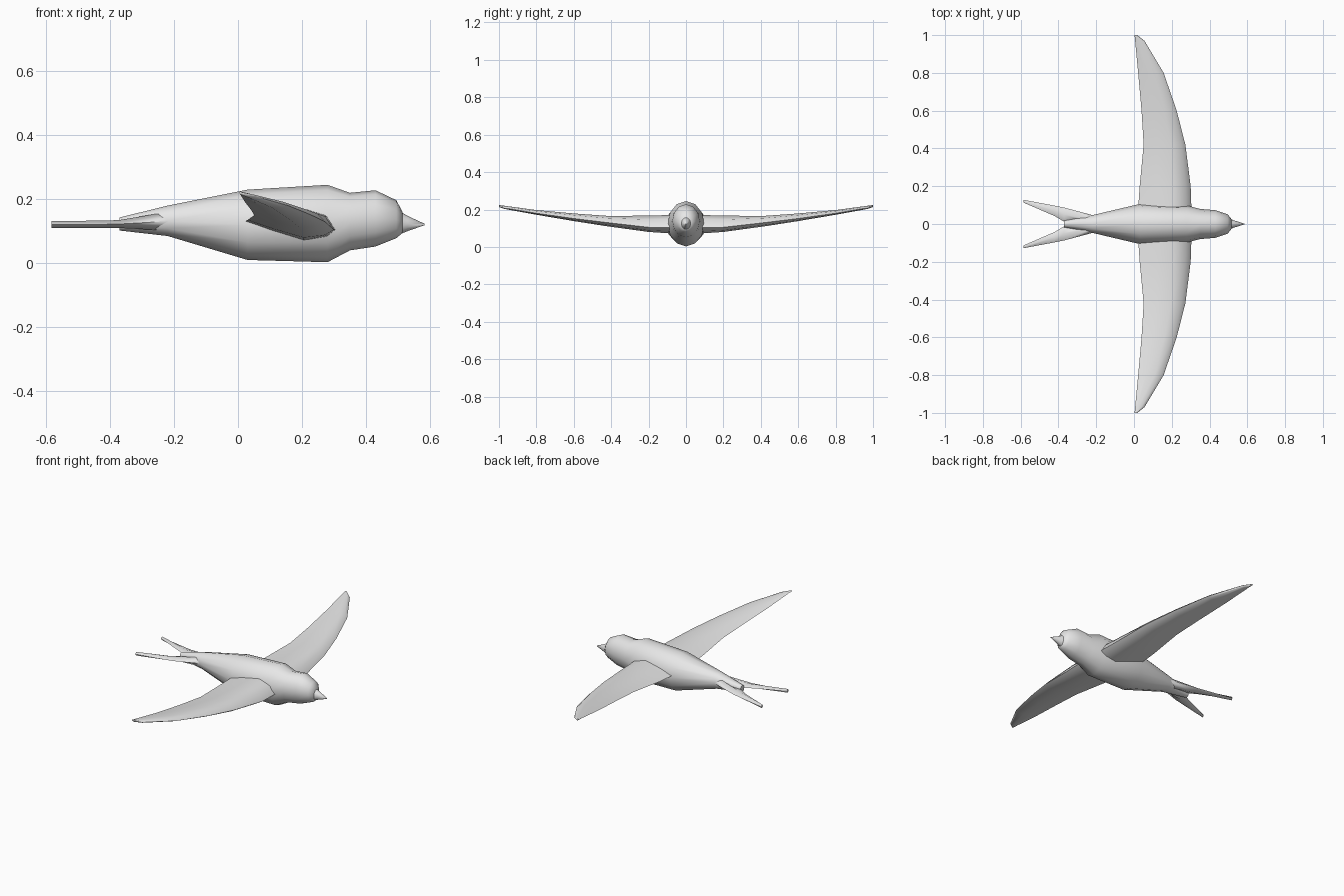
import bpy, bmesh, math

cube = bpy.data.objects.get("Cube")
if cube:
    bpy.data.objects.remove(cube)

grey = bpy.data.materials.new("plain grey")
grey.use_nodes = True
grey.diffuse_color = (0.8, 0.8, 0.8, 1)
grey.node_tree.nodes["Principled BSDF"].inputs["Base Color"].default_value = (0.8, 0.8, 0.8, 1)


def loft(name, rings, mirror=False, sharp=70):
    """Skin a row of equal rings, cap both ends, optionally mirror across y."""
    bm = bmesh.new()
    rows = [[bm.verts.new(p) for p in ring] for ring in rings]
    n = len(rows[0])
    for a, b in zip(rows, rows[1:]):
        for i in range(n):
            j = (i + 1) % n
            bm.faces.new((a[i], a[j], b[j], b[i]))
    bm.faces.new(rows[0])
    bm.faces.new(rows[-1])
    bmesh.ops.recalc_face_normals(bm, faces=bm.faces)
    mesh = bpy.data.meshes.new(name)
    bm.to_mesh(mesh)
    bm.free()
    mesh.materials.append(grey)
    mesh.shade_smooth()
    mesh.set_sharp_from_angle(angle=math.radians(sharp))
    obj = bpy.data.objects.new(name, mesh)
    bpy.context.collection.objects.link(obj)
    if mirror:
        mod = obj.modifiers.new("other side", 'MIRROR')
        mod.use_axis = (False, True, False)
        mod.use_clip = False
        mod.use_mirror_merge = False
    return obj


def oval(x, low, high, half_width, sides=12):
    mid, half = (low + high) / 2, (high - low) / 2
    angles = [math.tau * i / sides for i in range(sides)]
    return [(x, half_width * math.sin(a), mid + half * math.cos(a)) for a in angles]


# Body and head: x, bottom, top, half width
body = [
    (-0.37, 0.102, 0.143, 0.018), (-0.22, 0.085, 0.18, 0.047),
    (0.03, 0.01, 0.23, 0.106), (0.28, 0.003, 0.245, 0.098),
    (0.35, 0.04, 0.22, 0.08), (0.43, 0.052, 0.228, 0.073),
    (0.495, 0.078, 0.197, 0.052), (0.515, 0.095, 0.16, 0.027),
]
loft("body", [oval(*s) for s in body])

# Beak
loft("beak", [oval(0.505, 0.09, 0.163, 0.029),
              oval(0.53, 0.1, 0.148, 0.019),
              oval(0.584, 0.119, 0.123, 0.002)])


# Wings: y, leading x, trailing x, leading z, trailing z, top, bottom
def wing_ring(y, lead, trail, z_lead, z_trail, top, low):
    at = lambda t: trail + (lead - trail) * t
    return [(lead, y, z_lead),
            (at(0.9), y, (z_lead + 2 * top) / 3), (at(0.65), y, top),
            (at(0.3), y, (top + z_trail) / 2 + 0.003),
            (trail, y, z_trail),
            (at(0.3), y, (low + z_trail) / 2), (at(0.65), y, low),
            (at(0.9), y, (z_lead + 2 * low) / 3)]


wing = [
    (0.05, 0.305, 0.02, 0.105, 0.13, 0.172, 0.07),
    (0.2, 0.3, 0.03, 0.105, 0.135, 0.167, 0.08),
    (0.42, 0.272, 0.051, 0.13, 0.15, 0.166, 0.11),
    (0.6, 0.226, 0.04, 0.152, 0.168, 0.179, 0.138),
    (0.8, 0.157, 0.022, 0.18, 0.191, 0.197, 0.172),
    (0.97, 0.055, 0.006, 0.209, 0.217, 0.217, 0.203),
    (1.0, 0.017, 0.003, 0.217, 0.22, 0.222, 0.213),
]
loft("wings", [wing_ring(*s) for s in wing], mirror=True)

# Forked tail: x, inner y, outer y, bottom, top
tail = [
    (-0.15, 0.0, 0.03, 0.1, 0.165),
    (-0.22, 0.0, 0.047, 0.102, 0.16),
    (-0.37, 0.012, 0.087, 0.11, 0.135),
    (-0.42, 0.042, 0.097, 0.11, 0.133),
    (-0.584, 0.113, 0.128, 0.11, 0.132),
]


def tail_ring(x, inner, outer, low, high):
    mid = (low + high) / 2
    centre = (inner + outer) / 2
    return [(x, inner, mid), (x, centre, high), (x, outer, mid), (x, centre, low)]


loft("tail_feathers", [tail_ring(*s) for s in tail], mirror=True)
